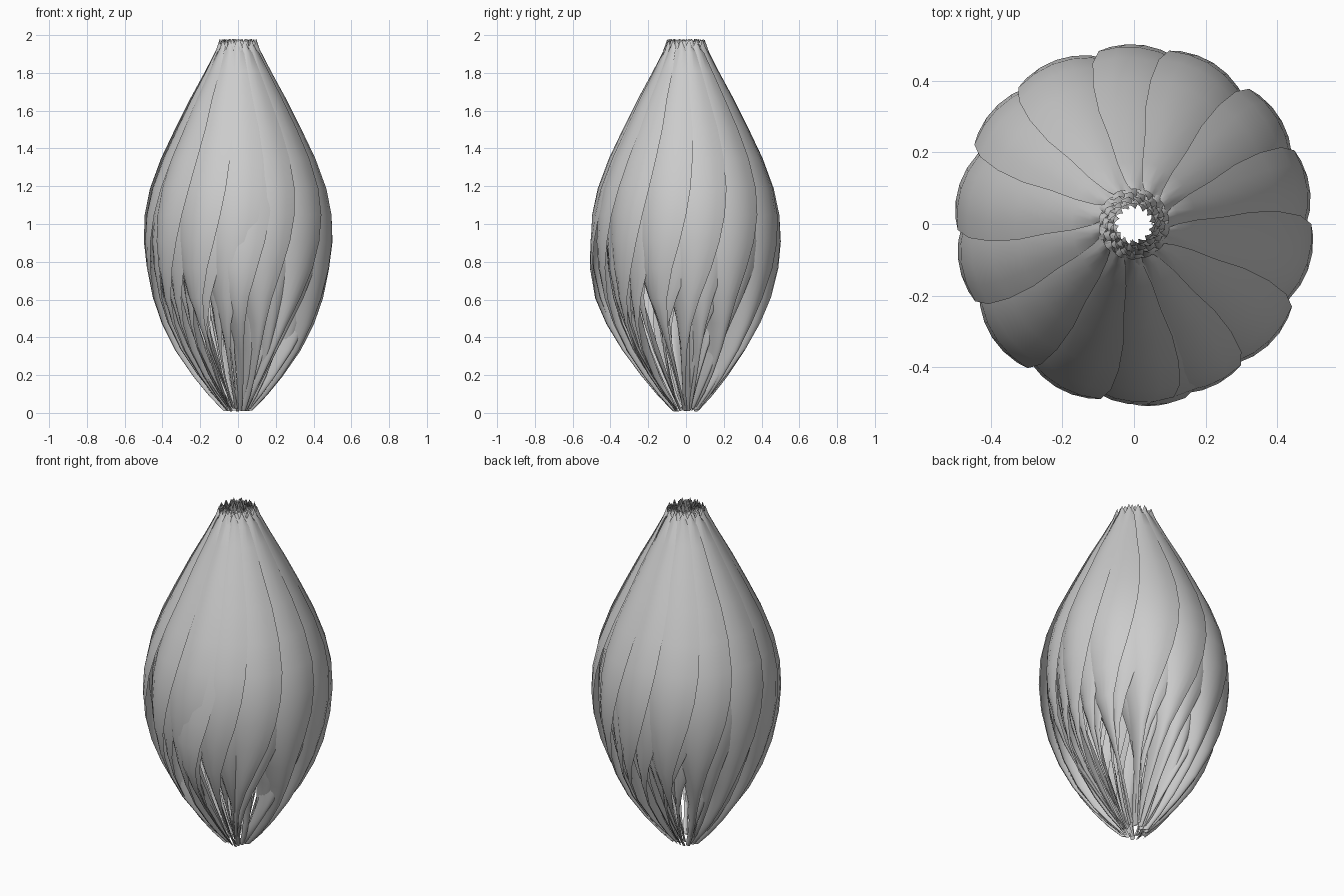
import bpy, bmesh, math, random

if "Cube" in bpy.data.objects:
    bpy.data.objects.remove(bpy.data.objects["Cube"])

random.seed(4)

# z, envelope radius, petal half width
PROFILE = [
    (0.02, 0.075, 0.012), (0.10, 0.150, 0.012), (0.20, 0.230, 0.014),
    (0.34, 0.325, 0.022), (0.48, 0.395, 0.045), (0.62, 0.445, 0.085),
    (0.78, 0.480, 0.145), (0.92, 0.493, 0.190), (1.06, 0.487, 0.220),
    (1.20, 0.458, 0.230), (1.36, 0.400, 0.215), (1.52, 0.325, 0.180),
    (1.68, 0.245, 0.130), (1.82, 0.170, 0.088), (1.92, 0.120, 0.055),
    (1.97, 0.095, 0.034)]
COLS = 8
PETALS = 14
LAYERS = [1.02, 0.955, 0.885, 0.80]


def petal(name, angle, scale, loose=0.0):
    """Curved petal: thin stalk, broad blade, toothed tip, outer edge on the right."""
    bm = bmesh.new()
    rows = []
    sway = random.uniform(-0.3, 0.3)
    drop = random.uniform(0.0, 0.03)
    for z, radius, half in PROFILE:
        low = max(0.0, 1 - z / 0.7)
        high = max(0.0, (z - 1.5) / 0.5)
        push = loose * math.exp(-((z - 0.65) / 0.28) ** 2)
        a0 = angle + sway * low
        row = []
        for i in range(COLS + 1):
            u = 2 * i / COLS - 1
            curl = 0.96 + 0.13 * u - 0.09 * u * u
            r = radius * (scale - (1 - scale) * high) * curl + push
            a = a0 + u * half / radius
            h = z + drop * low
            if z == PROFILE[-1][0]:
                h += 0.022 if i % 4 == 2 else -0.02 * (i % 4 == 0)
            row.append(bm.verts.new((r * math.cos(a), r * math.sin(a), h)))
        rows.append(row)
    for lower, upper in zip(rows, rows[1:]):
        for i in range(COLS):
            bm.faces.new((lower[i], lower[i + 1], upper[i + 1], upper[i]))
    mesh = bpy.data.meshes.new(name)
    bm.to_mesh(mesh)
    bm.free()
    mesh.shade_smooth()
    obj = bpy.data.objects.new(name, mesh)
    bpy.context.collection.objects.link(obj)
    return obj


# Nested rings of overlapping petals
pitch = math.tau / PETALS
for n, size in enumerate(LAYERS):
    for k in range(PETALS):
        angle = (k + n * 0.35) * pitch + random.uniform(-0.04, 0.04)
        petal(f"petal_{n + 1}_{k + 1}", angle, size * random.uniform(0.99, 1.01))

# One loose petal at the front
petal("loose_petal", -math.pi / 2 - 0.1, 1.0, 0.035)

# Stand the bud on the ground
low = min(v.co.z for o in bpy.data.objects for v in o.data.vertices)
for o in bpy.data.objects:
    o.location.z = 0.008 - low
